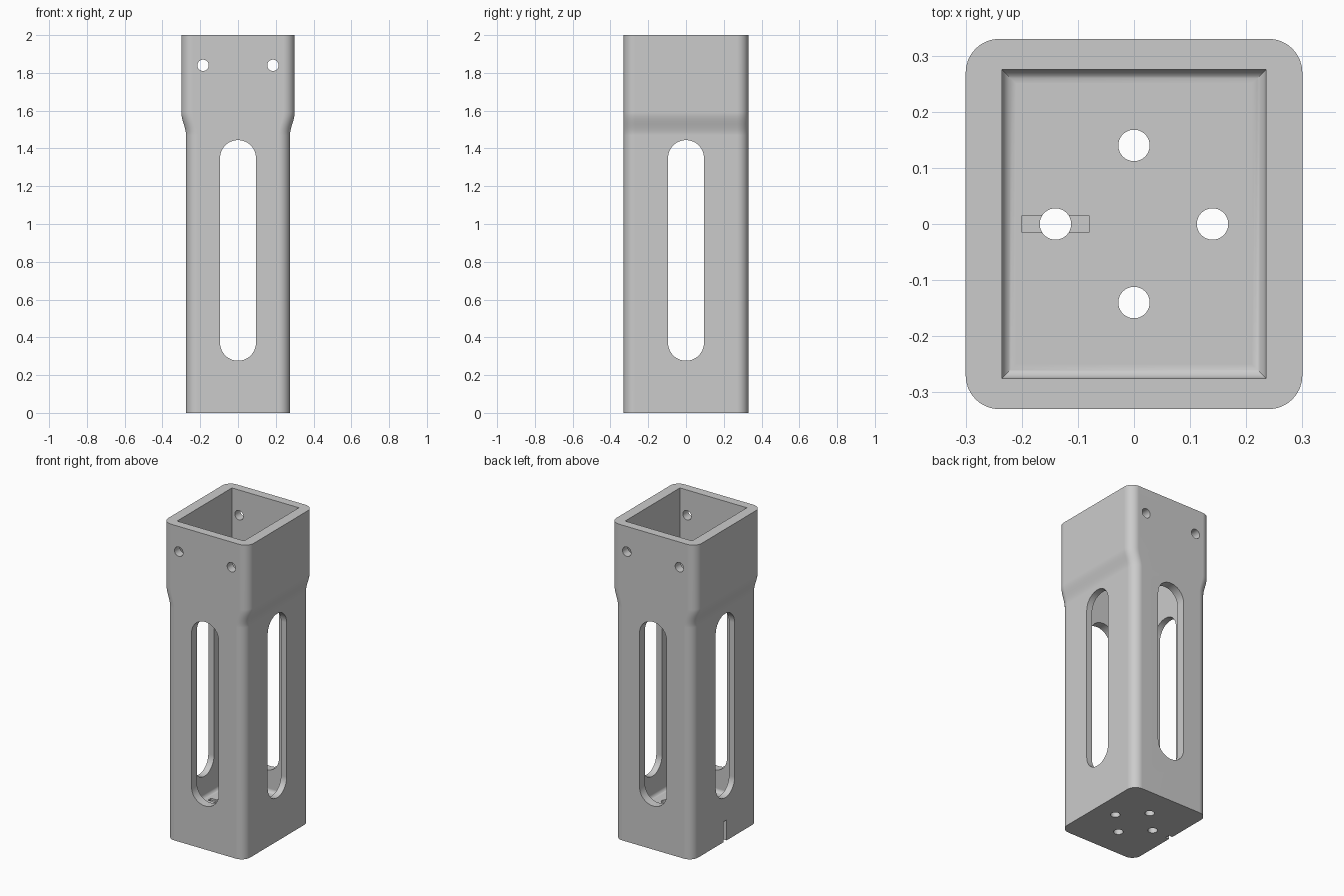
import bpy
import bmesh
from math import sin, cos, pi, radians
from mathutils import Vector, Matrix

cube = bpy.data.objects.get("Cube")
if cube:
    bpy.data.objects.remove(cube, do_unlink=True)

grey = bpy.data.materials.new("mid_grey")
grey.use_nodes = True
grey.diffuse_color = (0.6, 0.6, 0.6, 1)
grey.node_tree.nodes["Principled BSDF"].inputs["Base Color"].default_value = (0.6, 0.6, 0.6, 1)


def loft(name, rings, turn=None):
    """Closed solid skinned through rings of equal point count."""
    bm = bmesh.new()
    loops = [[bm.verts.new(p) for p in ring] for ring in rings]
    for a, b in zip(loops, loops[1:]):
        for i in range(len(a)):
            j = (i + 1) % len(a)
            bm.faces.new((a[i], a[j], b[j], b[i]))
    bm.faces.new(loops[0][::-1])
    bm.faces.new(loops[-1])
    if turn:
        bm.transform(turn)
    bmesh.ops.recalc_face_normals(bm, faces=bm.faces)
    mesh = bpy.data.meshes.new(name)
    bm.to_mesh(mesh)
    bm.free()
    mesh.materials.append(grey)
    obj = bpy.data.objects.new(name, mesh)
    bpy.context.collection.objects.link(obj)
    return obj


def rounded(hx, hy, r, z, steps=8):
    """Rounded rectangle outline; a zero radius gives plain corners."""
    if r == 0:
        return [Vector((sx * hx, sy * hy, z)) for sx, sy in ((1, 1), (-1, 1), (-1, -1), (1, -1))]
    pts = []
    for q, (sx, sy) in enumerate(((1, 1), (-1, 1), (-1, -1), (1, -1))):
        for k in range(steps + 1):
            a = (q + k / steps) * pi / 2
            pts.append(Vector((sx * (hx - r) + r * cos(a), sy * (hy - r) + r * sin(a), z)))
    return pts


def circle(r, z, n=32):
    return [Vector((r * cos(2 * pi * k / n), r * sin(2 * pi * k / n), z)) for k in range(n)]


def box(name, x0, x1, hy, z0, z1):
    mid = Vector(((x0 + x1) / 2, 0, 0))
    return loft(name, [[p + mid for p in rounded((x1 - x0) / 2, hy, 0, z)] for z in (z0, z1)])


# Outer body: straight tube with a smooth widening near the top
LOW, HIGH, HY, R = 0.275, 0.30, 0.33, 0.06
outer = [rounded(LOW, HY, R, 0)]
for k in range(13):
    t = k / 12
    ease = t * t * (3 - 2 * t)
    outer.append(rounded(LOW + (HIGH - LOW) * ease, HY, R, 1.47 + 0.12 * t))
outer.append(rounded(HIGH, HY, R, 2))
body = loft("bracket_body", outer)

# Inner cavity with a fillet around the floor
FLOOR, FIL = 0.14, 0.025
cavity = []
for k in range(9):
    a = k / 8 * pi / 2
    inset = FIL * (1 - sin(a))
    cavity.append(rounded(0.235 - inset, 0.275 - inset, 0, FLOOR + FIL * (1 - cos(a))))
cavity.append(rounded(0.235, 0.275, 0, 2.1))
cutters = [loft("cavity_cutter", cavity)]

# Long slots through all four walls
slot_mid = Matrix.Translation((0, 0, 0.86))
tip = Matrix.Rotation(radians(90), 4, 'X')
for name, angle in (("front_slot_cutter", 0), ("side_slot_cutter", 90)):
    turn = slot_mid @ Matrix.Rotation(radians(angle), 4, 'Z') @ tip
    cutters.append(loft(name, [rounded(0.095, 0.584, 0.0949, z, 12) for z in (-0.5, 0.5)], turn))

# Screw holes through the front and back walls
for x in (-0.185, 0.185):
    turn = Matrix.Translation((x, 0, 1.84)) @ tip
    cutters.append(loft("screw_hole_cutter", [circle(0.03, z) for z in (-0.5, 0.5)], turn))

# Four holes through the floor
for q in range(4):
    spot = Matrix.Translation((0.14 * cos(q * pi / 2), 0.14 * sin(q * pi / 2), 0))
    cutters.append(loft("floor_hole_cutter", [circle(0.028, z) for z in (-0.1, 0.2)], spot))

# Shallow groove in the floor and notch at the foot of the side wall
cutters.append(box("groove_cutter", -0.20, -0.08, 0.015, FLOOR - 0.012, FLOOR + 0.02))
cutters.append(box("notch_cutter", -0.35, -0.25, 0.015, -0.1, 0.13))

# Cut everything, then drop the cutters
bpy.context.view_layer.objects.active = body
for cutter in cutters:
    mod = body.modifiers.new("cut", 'BOOLEAN')
    mod.operation = 'DIFFERENCE'
    mod.solver = 'EXACT'
    mod.object = cutter
    bpy.ops.object.modifier_apply(modifier=mod.name)
    bpy.data.objects.remove(cutter, do_unlink=True)

# Smooth shading with crisp edges
bpy.ops.object.select_all(action='DESELECT')
body.select_set(True)
bpy.ops.object.shade_smooth_by_angle(angle=radians(30))
weighted = body.modifiers.new("flat_walls", 'WEIGHTED_NORMAL')
weighted.keep_sharp = True
